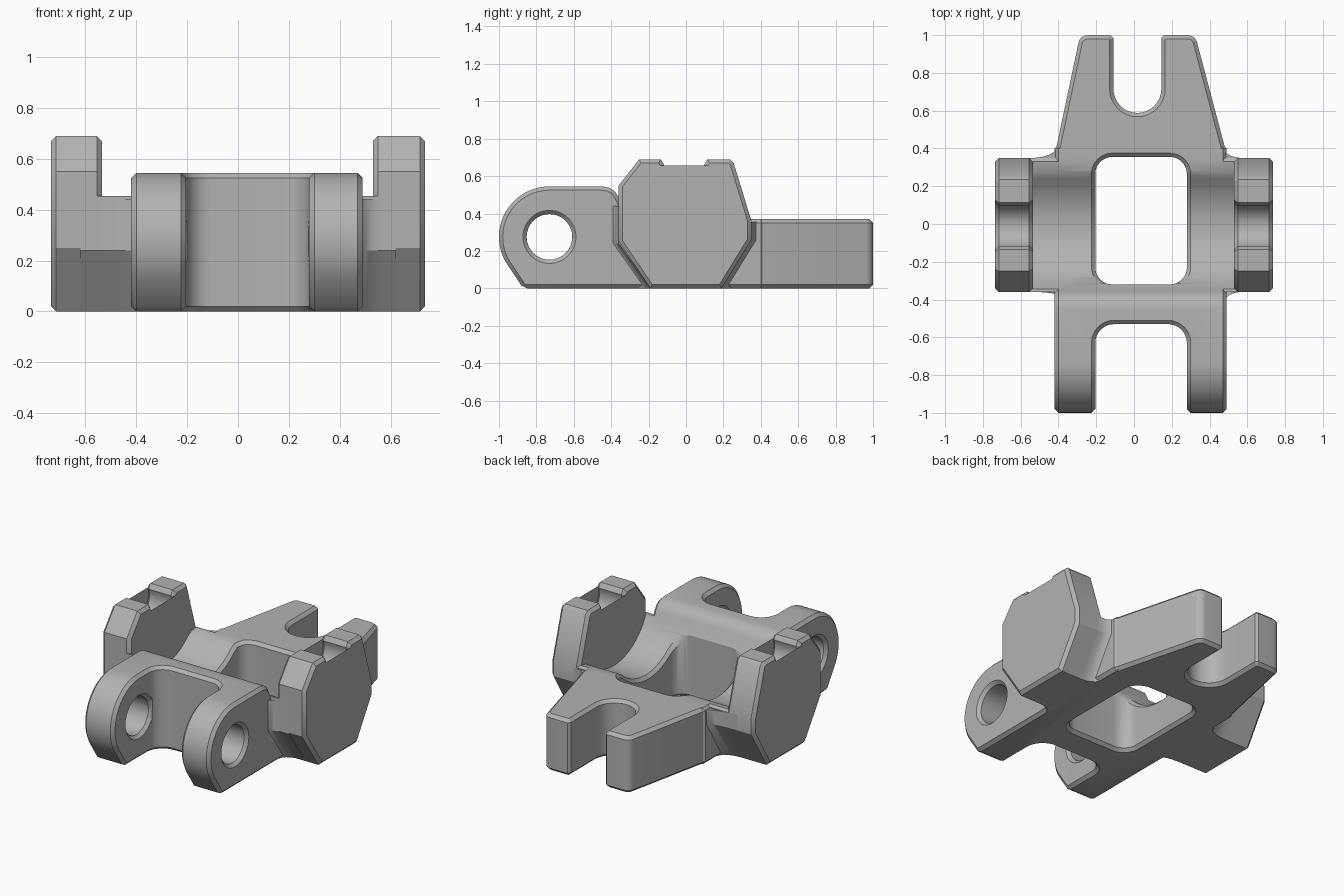
import bpy, bmesh
from math import sin, cos, radians, sqrt

cube = bpy.data.objects.get("Cube")
if cube:
    bpy.data.objects.remove(cube, do_unlink=True)

steel = bpy.data.materials.new("plain_grey_steel")
steel.use_nodes = True
GREY = (0.45, 0.45, 0.45, 1)
steel.diffuse_color = GREY
steel.node_tree.nodes["Principled BSDF"].inputs["Base Color"].default_value = GREY


def arc(cx, cy, r, a0, a1, n):
    """Points along a circular arc, angles in degrees."""
    angles = [radians(a0 + (a1 - a0) * i / n) for i in range(n + 1)]
    return [(cx + r * cos(a), cy + r * sin(a)) for a in angles]


def rounded_rect(x0, x1, y0, y1, r):
    return (arc(x0 + r, y0 + r, r, 180, 270, 8) + arc(x1 - r, y0 + r, r, 270, 360, 8)
            + arc(x1 - r, y1 - r, r, 0, 90, 8) + arc(x0 + r, y1 - r, r, 90, 180, 8))


def loft(name, rings, axis, chamfer=0):
    """Solid through equal-sized outlines; rings = [(position, points)]."""
    bm = bmesh.new()
    loops = []
    for h, pts in rings:
        loops.append([bm.verts.new((h, u, v) if axis == "x" else (u, v, h)) for u, v in pts])
    n = len(loops[0])
    for a, b in zip(loops, loops[1:]):
        for i in range(n):
            j = (i + 1) % n
            bm.faces.new((a[i], a[j], b[j], b[i]))
    caps = [bm.faces.new(loops[0]), bm.faces.new(loops[-1])]
    bmesh.ops.recalc_face_normals(bm, faces=bm.faces[:])
    if chamfer:
        edges = list({e for f in caps for e in f.edges})
        bmesh.ops.bevel(bm, geom=edges, offset=chamfer, segments=1,
                        affect="EDGES", clamp_overlap=False)
    mesh = bpy.data.meshes.new(name)
    bm.to_mesh(mesh)
    bm.free()
    mesh.materials.append(steel)
    obj = bpy.data.objects.new(name, mesh)
    bpy.context.collection.objects.link(obj)
    return obj


def prism(name, pts, axis, lo, hi, chamfer=0):
    return loft(name, [(lo, pts), (hi, pts)], axis, chamfer)


def cut_and_chamfer(obj, cutters, width):
    """Subtract the cutters, chamfer the sharp edges and bake the result."""
    for c in cutters:
        m = obj.modifiers.new("cut", "BOOLEAN")
        m.operation, m.solver, m.object = "DIFFERENCE", "EXACT", c
    b = obj.modifiers.new("chamfer", "BEVEL")
    b.width, b.segments, b.limit_method = width, 1, "ANGLE"
    b.angle_limit = radians(38)
    b.use_clamp_overlap = False
    dg = bpy.context.evaluated_depsgraph_get()
    baked = bpy.data.meshes.new_from_object(obj.evaluated_get(dg))
    obj.modifiers.clear()
    obj.data = baked
    for c in cutters:
        bpy.data.objects.remove(c, do_unlink=True)


# Concave saddle shared by the body and the side arms
def saddle(y0, y1, n=18):
    ys = [y0 + (y1 - y0) * i / n for i in range(n + 1)]
    return [(y, 0.61 - sqrt(0.37 ** 2 - (y + 0.01) ** 2)) for y in ys]


saddle_end = [(0.28, 0.362), (0.33, 0.37)]

# Main body with front lugs: side profile, then bay, window and pin holes
body_side = ([(-0.87, 0)] + arc(-0.73, 0.275, 0.27, 210, 90, 20)
             + [(-0.45, 0.545), (-0.41, 0.538), (-0.38, 0.518), (-0.36, 0.487)]
             + saddle(-0.345, 0.24) + saddle_end + [(0.42, 0.37), (0.42, 0)])
body = prism("body_with_front_lugs", body_side, "x", -0.42, 0.49)
bay = prism("bay_cutter", rounded_rect(-0.205, 0.28, -1.3, -0.53, 0.1), "z", -0.5, 1)
window = prism("window_cutter", rounded_rect(-0.205, 0.28, -0.32, 0.355, 0.09), "z", -0.5, 1)
hole = prism("pin_hole_cutter", arc(-0.73, 0.275, 0.122, 0, 348.75, 31), "x", -1, 1)
cut_and_chamfer(body, [bay, window, hole], 0.02)

# Tapered rear fork with a round-bottomed slot
fork_plan = ([(-0.42, 0.37), (0.49, 0.37), (0.48, 0.41)]
             + arc(0.285, 0.95, 0.05, 14, 90, 5)
             + [(0.16, 1), (0.145, 0.985)] + arc(0.018, 0.715, 0.127, 0, -180, 16)
             + [(-0.109, 0.985), (-0.125, 1)]
             + arc(-0.245, 0.95, 0.05, 90, 166, 5) + [(-0.41, 0.41)])
prism("rear_fork", fork_plan, "z", 0, 0.37, 0.02)

# Side arms under the saddle, reaching out to the ears
arm_side = ([(-0.19, 0), (-0.36, 0.24), (-0.36, 0.455)] + saddle(-0.345, 0.24)
            + saddle_end + [(0.35, 0.36), (0.35, 0.26), (0.19, 0)])
prism("right_side_arm", arm_side, "x", -0.62, -0.385)
prism("left_side_arm", arm_side, "x", 0.455, 0.62)

# Upright ears with an open round notch
ear_side = ([(-0.19, 0), (-0.36, 0.25), (-0.36, 0.55), (-0.25, 0.69), (-0.135, 0.69), (-0.12, 0.665)]
            + arc(-0.01, 0.615, 0.115, 158, 382, 22)
            + [(0.10, 0.665), (0.115, 0.69), (0.235, 0.69), (0.255, 0.67),
               (0.35, 0.36), (0.35, 0.26), (0.19, 0)])
prism("right_ear", ear_side, "x", -0.735, -0.535, 0.02)
prism("left_ear", ear_side, "x", 0.53, 0.735, 0.02)


# Concave fillets where the arms meet the body
def arm_fillet(name, x_in, x_out, front, rear):
    rings = []
    for i in range(7):
        t = i / 6
        k = 1 - sqrt(1 - (1 - t) ** 2)
        f, r = front * k, rear * k
        rings.append((x_in + (x_out - x_in) * t,
                      [(-0.19 - f, 0), (-0.36 - f, 0.24), (-0.36 - f, 0.44), (-0.33, 0.40),
                       (-0.2, 0.27), (0, 0.2), (0.2, 0.27), (0.3, 0.35), (0.35 + r, 0.355),
                       (0.35 + r, 0.26), (0.19 + r, 0)]))
    loft(name, rings, "x")


arm_fillet("right_arm_fillet", -0.40, -0.54, 0.02, 0.07)
arm_fillet("left_arm_fillet", 0.465, 0.57, 0.08, 0.07)

# Smooth shading with sharp edges kept
bpy.ops.object.select_all(action="DESELECT")
for o in bpy.context.collection.objects:
    if o.type == "MESH" and steel.name in o.data.materials:
        o.select_set(True)
        bpy.context.view_layer.objects.active = o
bpy.ops.object.shade_smooth_by_angle(angle=radians(30))
